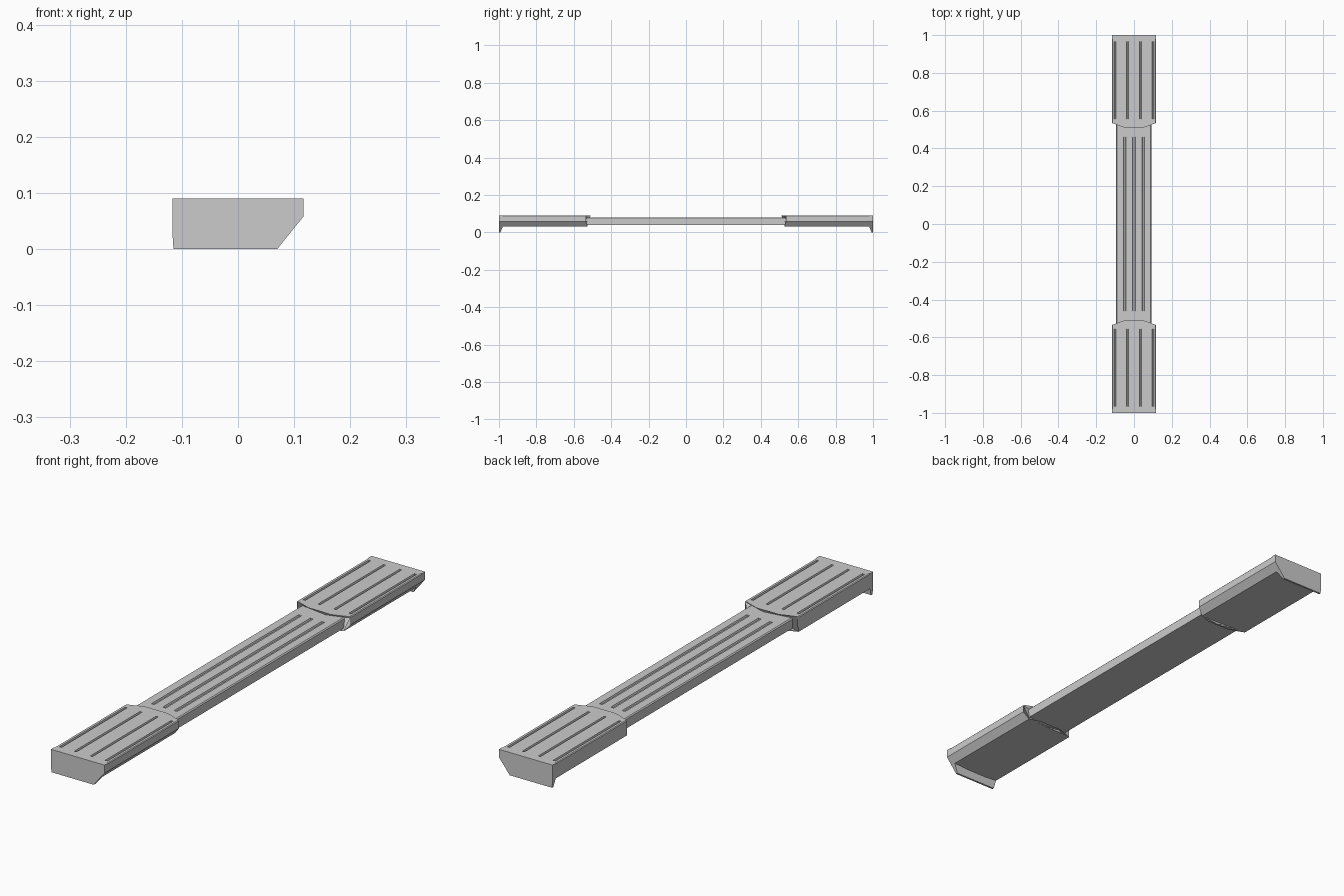
import bpy, bmesh

if "Cube" in bpy.data.objects:
    bpy.data.objects.remove(bpy.data.objects["Cube"])

def loft(name, rings):
    """Closed solid through matching rings of points."""
    bm = bmesh.new()
    vs = [[bm.verts.new(p) for p in r] for r in rings]
    n = len(rings[0])
    for a, b in zip(vs, vs[1:]):
        for i in range(n):
            bm.faces.new((a[i], a[(i + 1) % n], b[(i + 1) % n], b[i]))
    bm.faces.new(vs[0])
    bm.faces.new(vs[-1])
    bmesh.ops.recalc_face_normals(bm, faces=bm.faces)
    me = bpy.data.meshes.new(name)
    bm.to_mesh(me)
    bm.free()
    ob = bpy.data.objects.new(name, me)
    bpy.context.collection.objects.link(ob)
    return ob

def cut_grooves(target, grooves, y0, y1, top, depth):
    """Cut long, slightly tapered grooves (x centre, half width) in the tread."""
    for x, w in grooves:
        prof = [(x - w * .6, top - depth), (x + w * .6, top - depth),
                (x + w * 1.3, top + depth), (x - w * 1.3, top + depth)]
        c = loft("groove_cutter", [[(px, y, pz) for px, pz in prof] for y in (y0, y1)])
        c.hide_render = True
        c.hide_viewport = True
        c.display_type = 'WIRE'
        m = target.modifiers.new("groove", 'BOOLEAN')
        m.operation, m.solver, m.object = 'DIFFERENCE', 'EXACT', c

def mirror_y(ob):
    m = ob.modifiers.new("mirror", 'MIRROR')
    m.use_axis = (False, True, False)
    m.use_mirror_merge = False

# central step bar with chamfered top edges
bar = [(-.094, .04), (.092, .04), (.092, .076), (.088, .08), (-.090, .08), (-.094, .076)]
step_bar = loft("step_bar", [[(x, y, z) for x, z in bar] for y in (-.54, .54)])
cut_grooves(step_bar, [(-.05, .007), (0, .007), (.05, .007)], -.46, .46, .08, .006)

# wider end sections with an angled inner edge
cap = [(-.117, .03), (-.05, .03), (.05, .03), (.094, .03), (.117, .058),
       (.117, .087), (.114, .09), (.05, .09), (-.05, .09), (-.114, .09), (-.117, .087)]
def inner_y(x):
    return .51 + max(0, abs(x) - .05) * .37
end_step = loft("end_step", [[(x, inner_y(x), z) for x, z in cap],
                             [(x, .985, z) for x, z in cap]])
cut_grooves(end_step, [(-.1, .005), (-.035, .005), (.035, .005), (.1, .005)],
            .555, .965, .09, .006)
mirror_y(end_step)

# end plates with a lip hanging to the ground
outer = [(-.117, .09), (-.117, .03), (-.115, 0), (.07, 0), (.094, .03), (.117, .058), (.117, .09)]
end_plate = loft("end_plate", [[(x, .992 if z == 0 else .98, z) for x, z in outer],
                               [(x, 1, z) for x, z in outer]])
mirror_y(end_plate)
